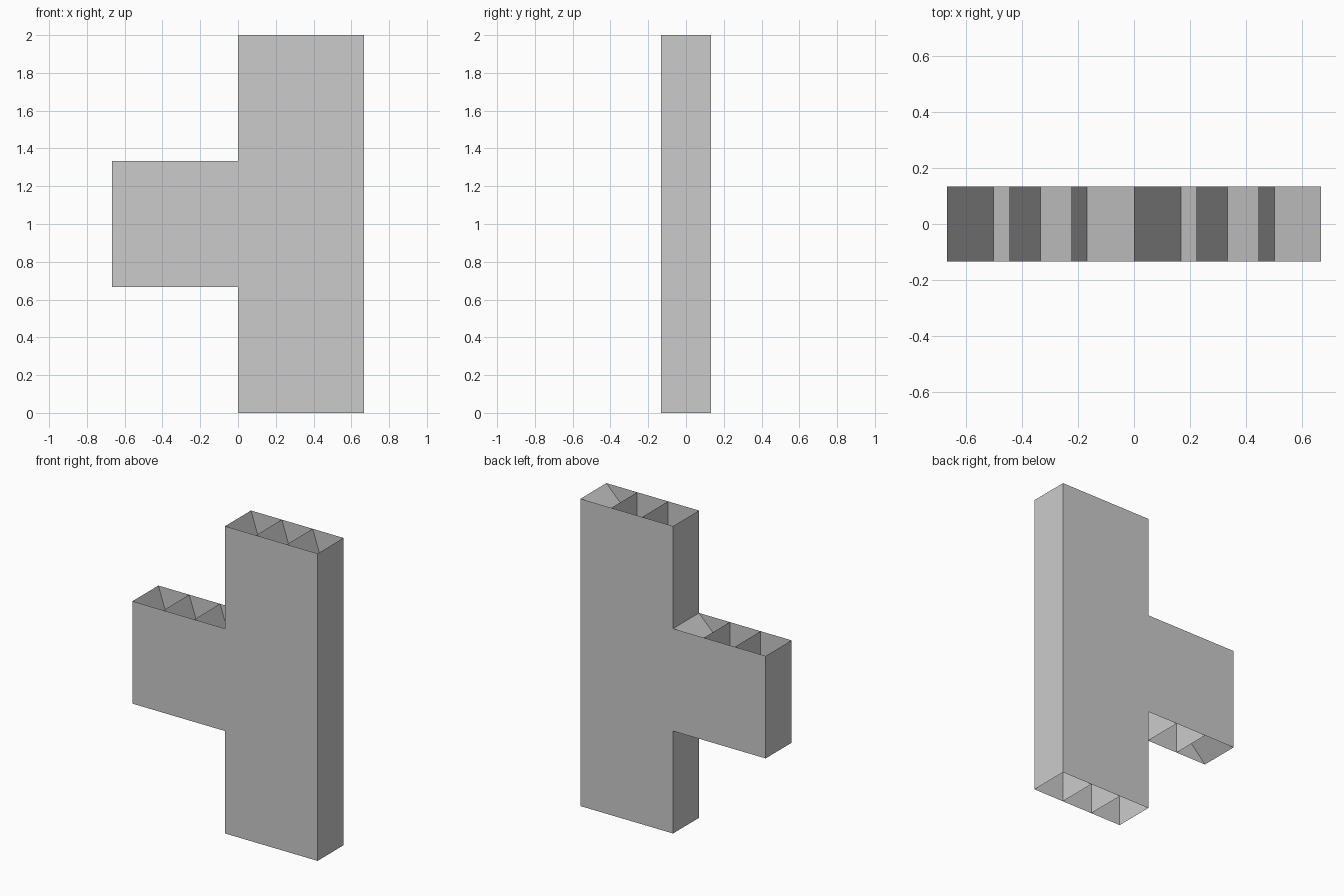
import bpy
import bmesh

if "Cube" in bpy.data.objects:
    bpy.data.objects.remove(bpy.data.objects["Cube"])

U = 2 / 3        # size of one square block
D = 0.1333       # half thickness
N = 3            # cells across a block


def block_zigzag(x0, z0):
    """Edges of a zigzag web across one block: verticals and steep diagonals."""
    pts = []
    for i in range(N + 1):
        x = x0 + U * i / N
        pts += [(x, z0), (x, z0 + U)]
    edges = list(zip(pts, pts[1:]))
    edges[-1] = edges[-1][::-1]      # right-hand wall faces outward
    return edges


def add_object(name, build):
    bm = bmesh.new()
    build(bm)
    mesh = bpy.data.meshes.new(name)
    bm.to_mesh(mesh)
    bm.free()
    obj = bpy.data.objects.new(name, mesh)
    bpy.context.collection.objects.link(obj)


def web(bm):
    # arm block (its inner wall is shared with the column), then the column
    edges = block_zigzag(-U, U)[:-1]
    for k in range(3):
        edges += block_zigzag(0, k * U)
    # shelves between the column blocks and the long slanted sheet
    edges += [((0, k * U), (U, k * U)) for k in (1, 2)]
    edges.append(((-U, U), (U, 3 * U)))
    for p, q in edges:
        ring = [(p, -D), (q, -D), (q, D), (p, D)]
        bm.faces.new([bm.verts.new((a[0], y, a[1])) for a, y in ring])


def panel(y, flip):
    # T-shaped outline, seen from the front
    outline = [(0, 0), (U, 0), (U, 3 * U), (0, 3 * U),
               (0, 2 * U), (-U, 2 * U), (-U, U), (0, U)]

    def build(bm):
        pts = outline[::-1] if flip else outline
        bm.faces.new([bm.verts.new((x, y, z)) for x, z in pts])
    return build


add_object("inner_web_and_side_walls", web)
add_object("front_panel", panel(-D, False))
add_object("back_panel", panel(D, True))
